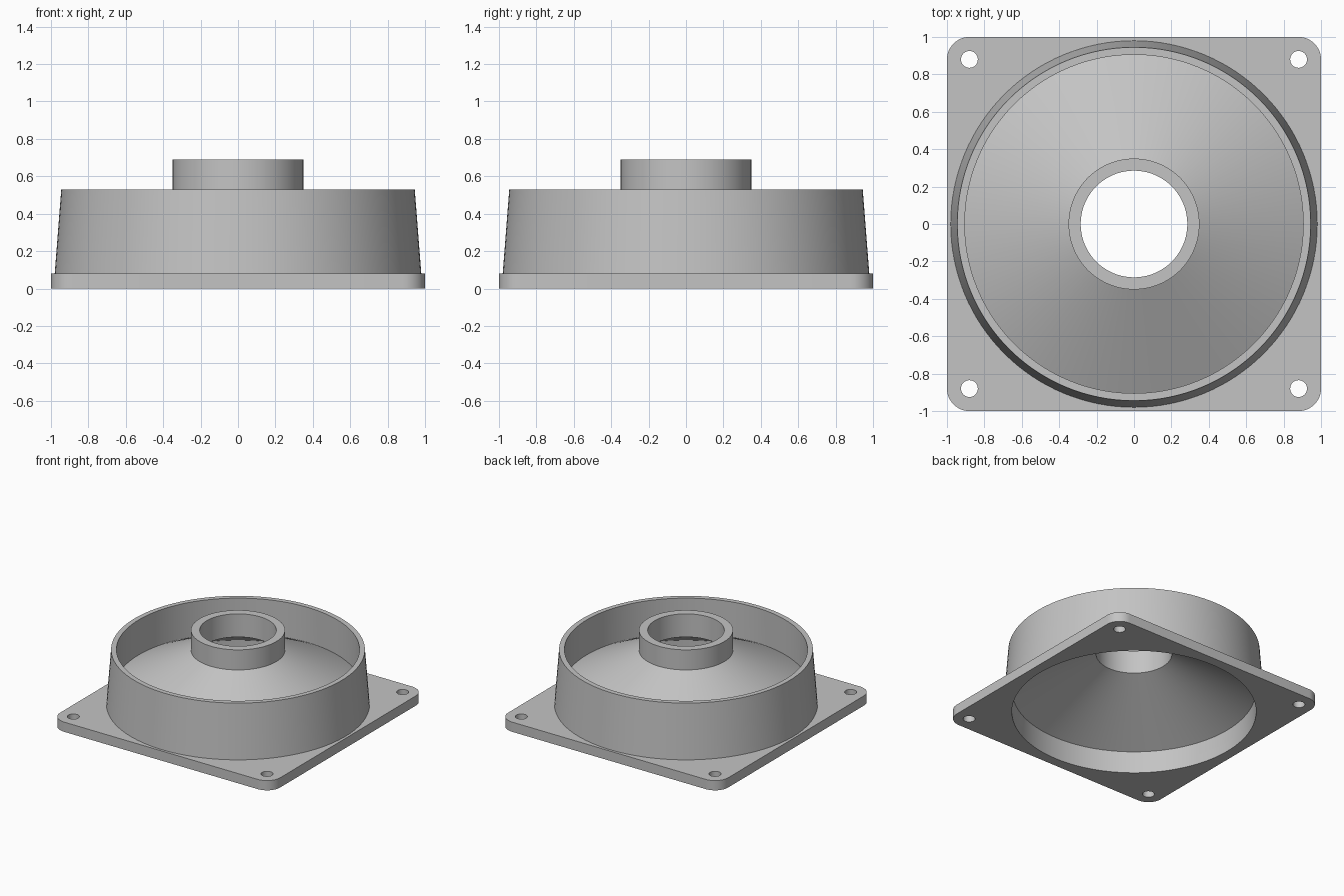
import bpy, bmesh
from math import sin, cos, pi, tau, radians

cube = bpy.data.objects.get("Cube")
if cube:
    bpy.data.objects.remove(cube, do_unlink=True)

SEGMENTS = 128
PLATE_TOP = 0.08
BORE = 0.918

grey = bpy.data.materials.new("plain grey")
grey.use_nodes = True
colour = (0.55, 0.55, 0.55, 1)
grey.diffuse_color = colour
grey.node_tree.nodes["Principled BSDF"].inputs["Base Color"].default_value = colour


def finish(obj):
    """Give the part its material and smooth its round faces."""
    obj.data.materials.clear()
    obj.data.materials.append(grey)
    bpy.ops.object.select_all(action="DESELECT")
    obj.select_set(True)
    bpy.context.view_layer.objects.active = obj
    bpy.ops.object.shade_smooth_by_angle(angle=radians(20))


def arc(cx, cy, r, start, end, steps):
    return [(cx + r * cos(start + (end - start) * i / steps),
             cy + r * sin(start + (end - start) * i / steps)) for i in range(steps + 1)]


def revolve(name, profile):
    """Turn an open (radius, height) profile around the z axis."""
    bm = bmesh.new()
    rings = [[bm.verts.new((r * cos(tau * i / SEGMENTS), r * sin(tau * i / SEGMENTS), z))
              for i in range(SEGMENTS)] for r, z in profile]
    for a, b in zip(rings, rings[1:]):
        for i in range(SEGMENTS):
            j = (i + 1) % SEGMENTS
            bm.faces.new((a[i], a[j], b[j], b[i]))
    bmesh.ops.recalc_face_normals(bm, faces=bm.faces)
    mesh = bpy.data.meshes.new(name)
    bm.to_mesh(mesh)
    bm.free()
    obj = bpy.data.objects.new(name, mesh)
    bpy.context.collection.objects.link(obj)
    finish(obj)


# Square flange with rounded corners, a large bore and four screw holes
corner, hole_at, hole_r = 0.12, 0.88, 0.045
outline = []
for k, (sx, sy) in enumerate([(1, 1), (-1, 1), (-1, -1), (1, -1)]):
    outline += arc(sx * (1 - corner), sy * (1 - corner), corner, k * pi / 2, (k + 1) * pi / 2, 12)
loops = [outline, arc(0, 0, BORE, 0, tau, SEGMENTS)[:-1]]
for sx in (-1, 1):
    for sy in (-1, 1):
        loops.append(arc(sx * hole_at, sy * hole_at, hole_r, 0, tau, 32)[:-1])

curve = bpy.data.curves.new("flange_plate", "CURVE")
curve.dimensions = "2D"
curve.fill_mode = "BOTH"
curve.extrude = PLATE_TOP / 2
for loop in loops:
    spline = curve.splines.new("POLY")
    spline.points.add(len(loop) - 1)
    for point, (x, y) in zip(spline.points, loop):
        point.co = (x, y, 0, 1)
    spline.use_cyclic_u = True
plate = bpy.data.objects.new("flange_plate", curve)
bpy.context.collection.objects.link(plate)
bpy.ops.object.select_all(action="DESELECT")
plate.select_set(True)
bpy.context.view_layer.objects.active = plate
bpy.ops.object.convert(target="MESH")
plate = bpy.context.view_layer.objects.active
plate.name = "flange_plate"

# Weld the caps to the sides and stand the plate on the ground
bm = bmesh.new()
bm.from_mesh(plate.data)
bmesh.ops.remove_doubles(bm, verts=bm.verts, dist=0.0001)
bmesh.ops.translate(bm, verts=bm.verts, vec=(0, 0, PLATE_TOP / 2))
bmesh.ops.recalc_face_normals(bm, faces=bm.faces)
bm.to_mesh(plate.data)
bm.free()
finish(plate)

# Tapered ring wall, sunken cone and central collar as one turned shell
revolve("funnel_body", [
    (0.98, PLATE_TOP), (0.945, 0.53), (0.905, 0.53), (0.908, 0.24),
    (0.35, 0.525), (0.35, 0.69), (0.285, 0.69), (0.285, 0.50),
    (0.915, 0.18), (BORE, PLATE_TOP),
])
